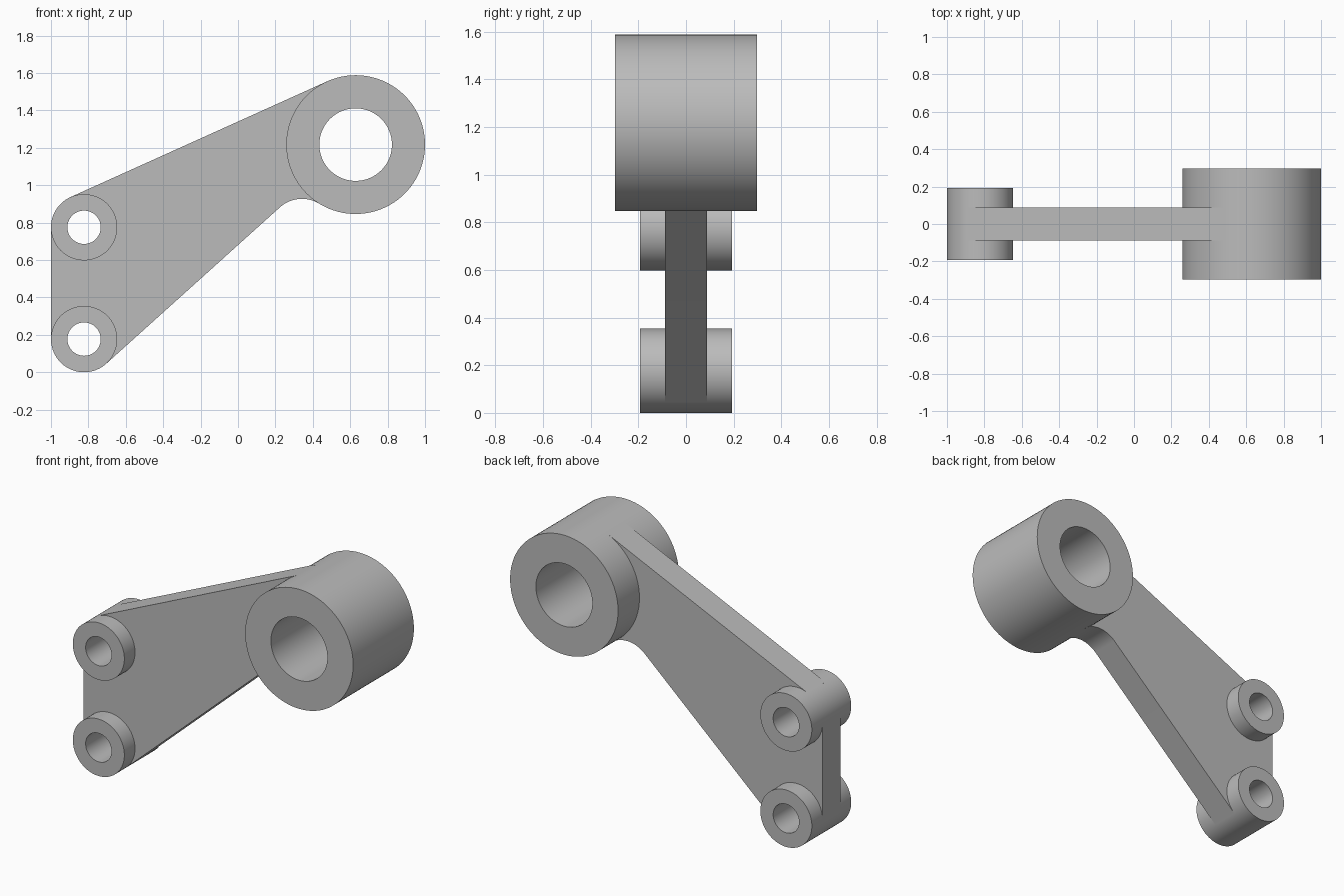
import bpy, bmesh
from math import cos, sin, radians, degrees, atan2, acos, sqrt, pi
from mathutils import Vector

cube = bpy.data.objects.get("Cube")
if cube:
    bpy.data.objects.remove(cube, do_unlink=True)

grey = bpy.data.materials.new("plain_grey")
grey.use_nodes = True
COLOUR = (0.5, 0.5, 0.5, 1)
grey.diffuse_color = COLOUR
grey.node_tree.nodes["Principled BSDF"].inputs["Base Color"].default_value = COLOUR


def finish(name, bm):
    bmesh.ops.recalc_face_normals(bm, faces=bm.faces)
    mesh = bpy.data.meshes.new(name)
    bm.to_mesh(mesh)
    bm.free()
    mesh.materials.append(grey)
    obj = bpy.data.objects.new(name, mesh)
    bpy.context.collection.objects.link(obj)
    bpy.ops.object.select_all(action='DESELECT')
    obj.select_set(True)
    bpy.context.view_layer.objects.active = obj
    bpy.ops.object.shade_smooth_by_angle(angle=radians(30))
    return obj


def polar(centre, radius, angle):
    return centre + radius * Vector((cos(angle), sin(angle)))


def arc(centre, radius, start, end, steps=32):
    return [polar(centre, radius, start + (end - start) * i / steps)
            for i in range(steps + 1)]


def tube(name, centre, outer, inner, half, segments=96):
    """Hollow boss along y, swept from a rectangular wall section."""
    bm = bmesh.new()
    section = [(outer, -half), (outer, half), (inner, half), (inner, -half)]
    rings = []
    for i in range(segments):
        a = 2 * pi * i / segments
        rings.append([bm.verts.new((centre.x + r * cos(a), y, centre.y + r * sin(a)))
                      for r, y in section])
    for i, ring in enumerate(rings):
        following = rings[(i + 1) % segments]
        for k in range(4):
            j = (k + 1) % 4
            bm.faces.new((ring[k], ring[j], following[j], following[k]))
    return finish(name, bm)


# Bosses: centres are in the x-z plane
big, big_r = Vector((0.629, 1.217)), 0.371
low, high, small_r = Vector((-0.823, 0.177)), Vector((-0.823, 0.775)), 0.177
tube("large_boss", big, big_r, 0.194, 0.298)
tube("upper_small_boss", high, small_r, 0.089, 0.193)
tube("lower_small_boss", low, small_r, 0.089, 0.193)

# Top edge: common tangent of the upper small boss and the large boss
d = big - high
top = atan2(d.y, d.x) + acos((small_r - big_r) / d.length)

# Bottom edge: tangent to the lower boss, then a fillet against the large boss
slope = radians(42)
along = Vector((cos(slope), sin(slope)))
normal = Vector((sin(slope), -cos(slope)))
fillet_r = 0.177
d = big - low
offset = d.dot(normal) - small_r
reach = d.dot(along) - sqrt((big_r + fillet_r) ** 2 - (fillet_r - offset) ** 2)
fillet = low + along * reach + normal * (small_r + fillet_r)
to_big = big - fillet
contact = atan2(to_big.y, to_big.x)

# Web outline, tucked just inside each boss wall
tuck = 0.97
outline = [polar(high, small_r, pi)]
outline += arc(high, small_r * tuck, -pi, top)
outline += [polar(high, small_r, top), polar(big, big_r, top)]
outline += arc(big, big_r * tuck, top, contact + pi)
outline += arc(fillet, fillet_r, contact, slope + pi / 2)
outline += [polar(low, small_r, slope - pi / 2)]
outline += arc(low, small_r * tuck, slope - pi / 2, pi)
outline += [polar(low, small_r, pi)]

HALF_WEB = 0.088
bm = bmesh.new()
face = bm.faces.new([bm.verts.new((p.x, -HALF_WEB, p.y)) for p in outline])
result = bmesh.ops.extrude_face_region(bm, geom=[face])
moved = [v for v in result["geom"] if isinstance(v, bmesh.types.BMVert)]
bmesh.ops.translate(bm, verts=moved, vec=(0, 2 * HALF_WEB, 0))
finish("web_plate", bm)
